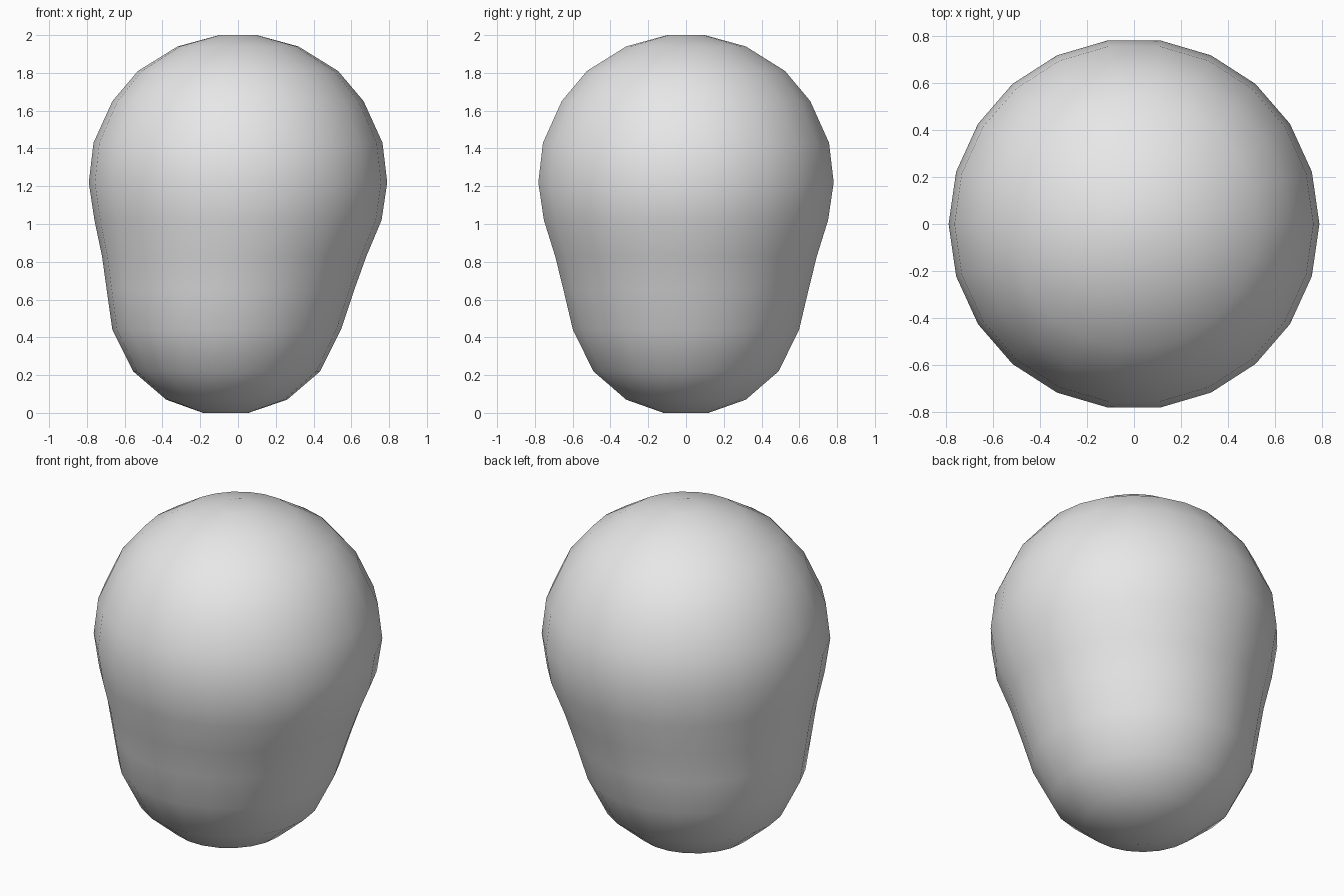
import bpy, bmesh, math

cube = bpy.data.objects.get("Cube")
if cube:
    bpy.data.objects.remove(cube)

# Plain grey material
grey = bpy.data.materials.new("plain grey")
grey.use_nodes = True
colour = (0.8, 0.8, 0.8, 1.0)
grey.diffuse_color = colour
grey.node_tree.nodes["Principled BSDF"].inputs["Base Color"].default_value = colour

# Profile of round sections: height, radius, sideways shift of the centre
SECTIONS = [
    (0.00, 0.12, -0.065), (0.07, 0.32, -0.06), (0.22, 0.495, -0.06),
    (0.44, 0.605, -0.06), (0.65, 0.655, -0.04), (0.83, 0.70, -0.02),
    (1.02, 0.76, 0.0), (1.22, 0.79, 0.0), (1.43, 0.765, 0.0),
    (1.65, 0.665, 0.0), (1.81, 0.53, 0.0), (1.94, 0.32, 0.0),
    (2.00, 0.10, 0.0),
]
SIDES = 22

# Blended body: a large round dome over a smaller, offset round base
bm = bmesh.new()
rings = []
for z, r, cx in SECTIONS:
    rings.append([bm.verts.new((cx + r * math.cos(2 * math.pi * i / SIDES),
                                r * math.sin(2 * math.pi * i / SIDES), z))
                  for i in range(SIDES)])
for low, high in zip(rings, rings[1:]):
    for i in range(SIDES):
        j = (i + 1) % SIDES
        bm.faces.new((low[i], low[j], high[j], high[i]))
bm.faces.new(rings[0][::-1])
bm.faces.new(rings[-1])
for face in bm.faces:
    face.smooth = True

mesh = bpy.data.meshes.new("blob_body")
bm.to_mesh(mesh)
bm.free()
mesh.materials.append(grey)
body = bpy.data.objects.new("blob_body", mesh)
bpy.context.collection.objects.link(body)
